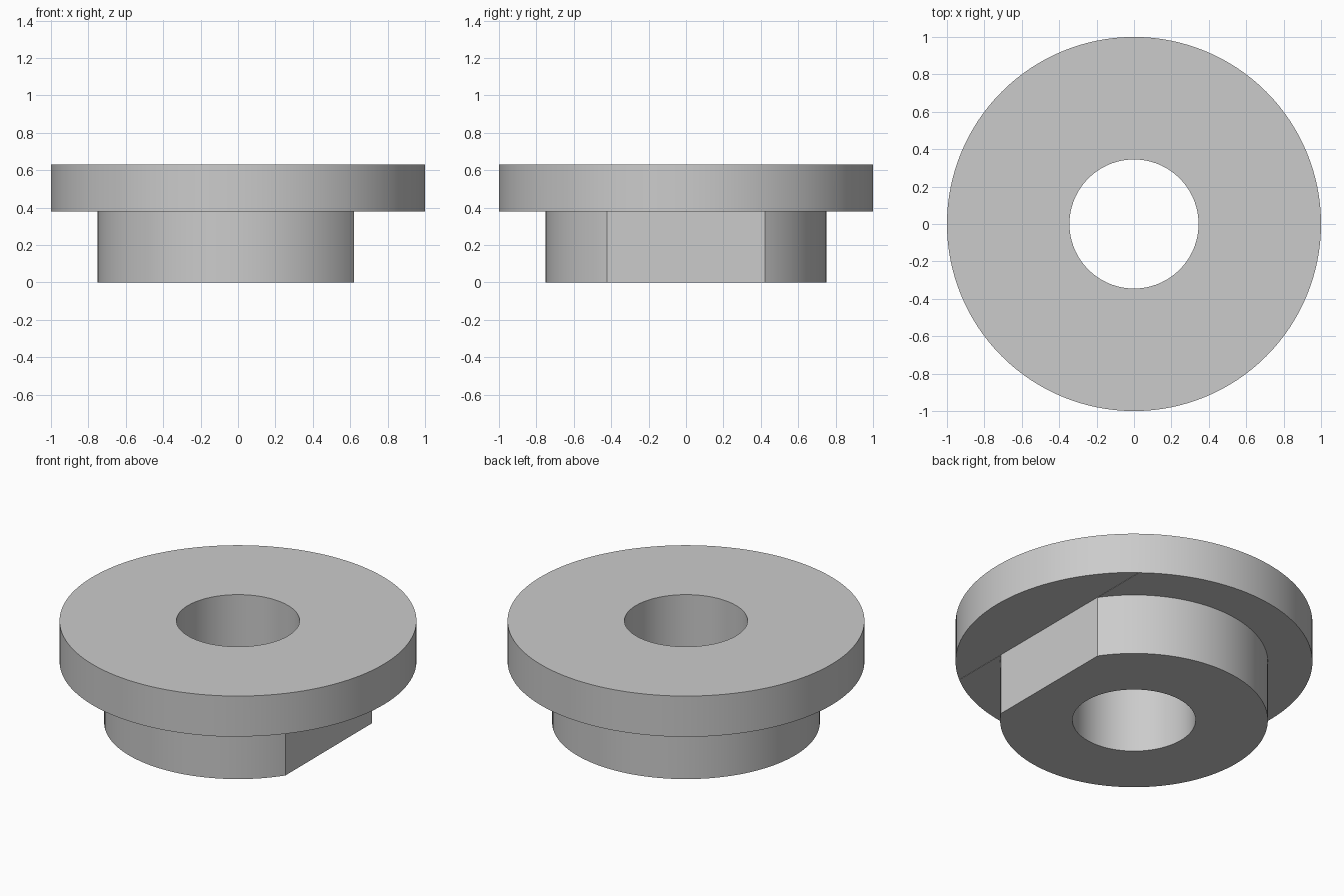
import bpy, bmesh
from math import tau, cos, sin

if "Cube" in bpy.data.objects:
    bpy.data.objects.remove(bpy.data.objects["Cube"], do_unlink=True)

SEGMENTS = 128
FLANGE_R, HUB_R, BORE_R = 1.0, 0.75, 0.345
HEIGHT, SHOULDER, FLAT_X = 0.63, 0.378, 0.62

grey = bpy.data.materials.new("plain grey")
grey.use_nodes = True
colour = (0.6, 0.6, 0.6, 1)
grey.diffuse_color = colour
grey.node_tree.nodes["Principled BSDF"].inputs["Base Color"].default_value = colour


def add_object(name, bm):
    bmesh.ops.recalc_face_normals(bm, faces=bm.faces[:])
    mesh = bpy.data.meshes.new(name)
    bm.to_mesh(mesh)
    bm.free()
    mesh.materials.append(grey)
    obj = bpy.data.objects.new(name, mesh)
    bpy.context.collection.objects.link(obj)
    return obj


def lathe(name, profile):
    """Sweep a closed (radius, height) profile around z."""
    bm = bmesh.new()
    rings = [[bm.verts.new((r * cos(tau * i / SEGMENTS), r * sin(tau * i / SEGMENTS), z))
              for i in range(SEGMENTS)] for r, z in profile]
    for a, b in zip(rings, rings[1:] + rings[:1]):
        for i in range(SEGMENTS):
            j = (i + 1) % SEGMENTS
            bm.faces.new((a[i], a[j], b[j], b[i]))
    return add_object(name, bm)


# Flanged bushing: wide flange above a narrower hub, bored through
bushing = lathe("flanged_bushing", [
    (BORE_R, 0), (HUB_R, 0), (HUB_R, SHOULDER),
    (FLANGE_R, SHOULDER), (FLANGE_R, HEIGHT), (BORE_R, HEIGHT)])

# Cutter that mills the flat on one side of the hub, just into the flange
bm = bmesh.new()
bmesh.ops.create_cube(bm, size=1)
bottom, top = -0.1, SHOULDER + 0.002
for v in bm.verts:
    v.co.x = FLAT_X if v.co.x < 0 else 1.2
    v.co.y *= 3
    v.co.z = bottom if v.co.z < 0 else top
cutter = add_object("flat_cutter", bm)
cutter.hide_render = True

cut = bushing.modifiers.new("hub flat", "BOOLEAN")
cut.operation = "DIFFERENCE"
cut.solver = "EXACT"
cut.object = cutter
bpy.ops.object.select_all(action="DESELECT")
bushing.select_set(True)
bpy.context.view_layer.objects.active = bushing
bpy.ops.object.modifier_apply(modifier=cut.name)
bpy.data.objects.remove(cutter, do_unlink=True)

# Smooth round walls with sharp rims
bpy.ops.object.shade_smooth_by_angle(angle=0.4)
